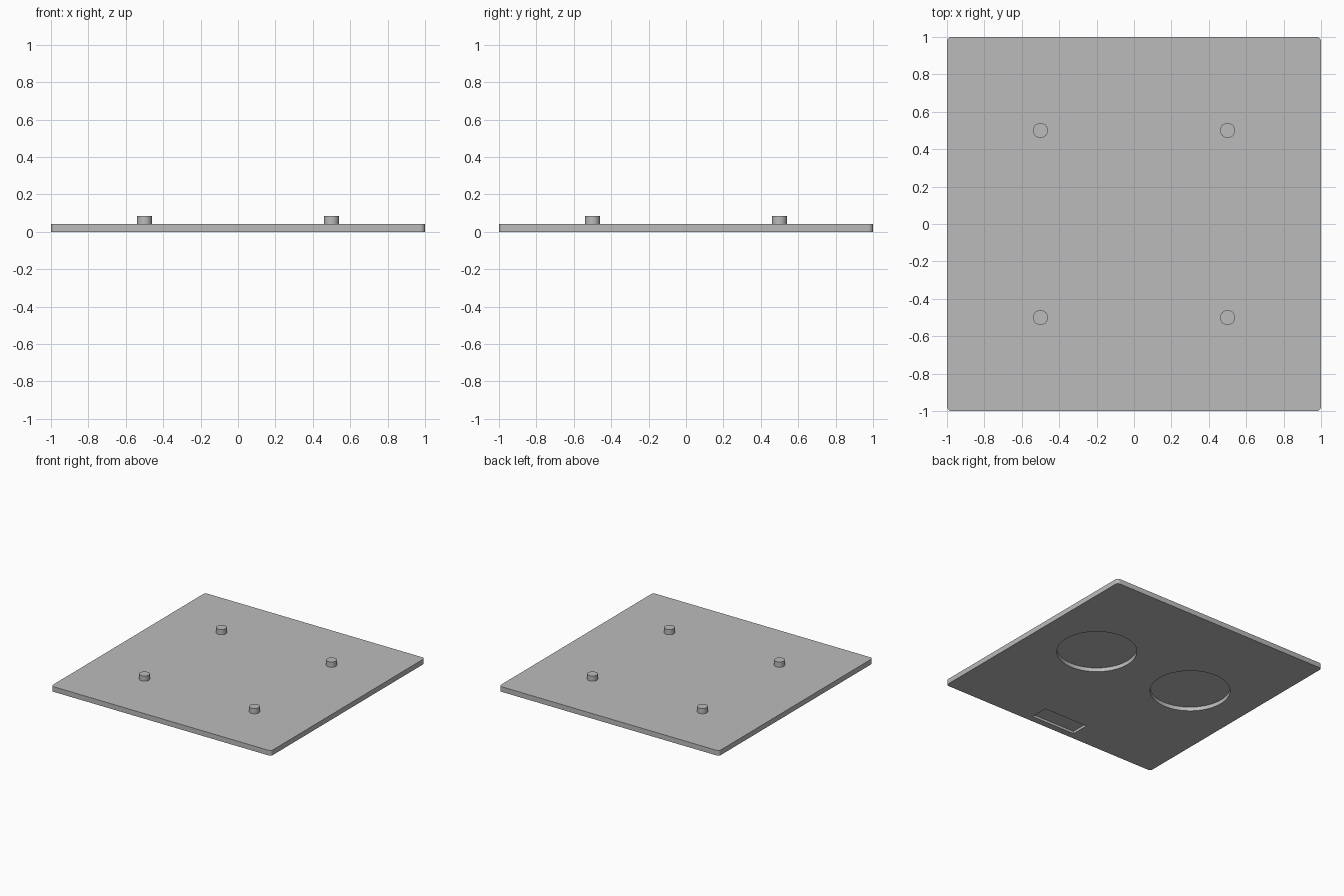
import bpy
import math

THICK = 0.042

cube = bpy.data.objects.get("Cube")
if cube:
    bpy.data.objects.remove(cube, do_unlink=True)

# One plain grey for the whole model
grey = bpy.data.materials.new("plain grey")
colour = (0.5, 0.5, 0.5, 1)
grey.diffuse_color = colour
grey.use_nodes = True
grey.node_tree.nodes["Principled BSDF"].inputs["Base Color"].default_value = colour


def finish(name):
    ob = bpy.context.object
    ob.name = name
    ob.data.materials.append(grey)
    return ob


def box(name, size, centre):
    bpy.ops.mesh.primitive_cube_add(size=1, location=centre)
    ob = finish(name)
    ob.scale = size
    bpy.ops.object.transform_apply(location=False, rotation=False, scale=True)
    return ob


def disc(name, radius, low, high, x, y, sides=64):
    bpy.ops.mesh.primitive_cylinder_add(
        vertices=sides, radius=radius, depth=high - low,
        location=(x, y, (low + high) / 2))
    return finish(name)


def apply(ob, modifier):
    bpy.ops.object.select_all(action="DESELECT")
    ob.select_set(True)
    bpy.context.view_layer.objects.active = ob
    bpy.ops.object.modifier_apply(modifier=modifier.name)


# Square plate with rounded vertical corners
plate = box("plate", (2, 2, THICK), (0, 0, THICK / 2))
weights = plate.data.attributes.new("bevel_weight_edge", "FLOAT", "EDGE")
for edge in plate.data.edges:
    a, b = (plate.data.vertices[i].co for i in edge.vertices)
    weights.data[edge.index].value = float(abs(a.z - b.z) > THICK / 2)
bevel = plate.modifiers.new("corners", "BEVEL")
bevel.limit_method = "WEIGHT"
bevel.width = 0.025
bevel.segments = 6
apply(plate, bevel)

# Underside pockets: two round ones and a shallow slot near the front
cutters = [disc("round_pocket_cutter", 0.3, -0.1, 0.032, side * 0.457, 0.11, 96)
           for side in (-1, 1)]
cutters.append(box("slot_cutter", (0.4, 0.15, 0.12), (0, -0.87, -0.04)))
for cutter in cutters:
    cutter.hide_render = True
    cut = plate.modifiers.new("pocket", "BOOLEAN")
    cut.operation = "DIFFERENCE"
    cut.solver = "EXACT"
    cut.object = cutter
    apply(plate, cut)
    bpy.data.objects.remove(cutter, do_unlink=True)
bpy.ops.object.shade_smooth_by_angle(angle=math.radians(30))

# Four pegs on top
for y, end in ((-0.5, "front"), (0.5, "back")):
    for x, side in ((-0.5, "right"), (0.5, "left")):
        disc(f"{end}_{side}_peg", 0.04, THICK - 0.002, 0.085, x, y, 48)
        bpy.ops.object.shade_smooth_by_angle(angle=math.radians(30))
